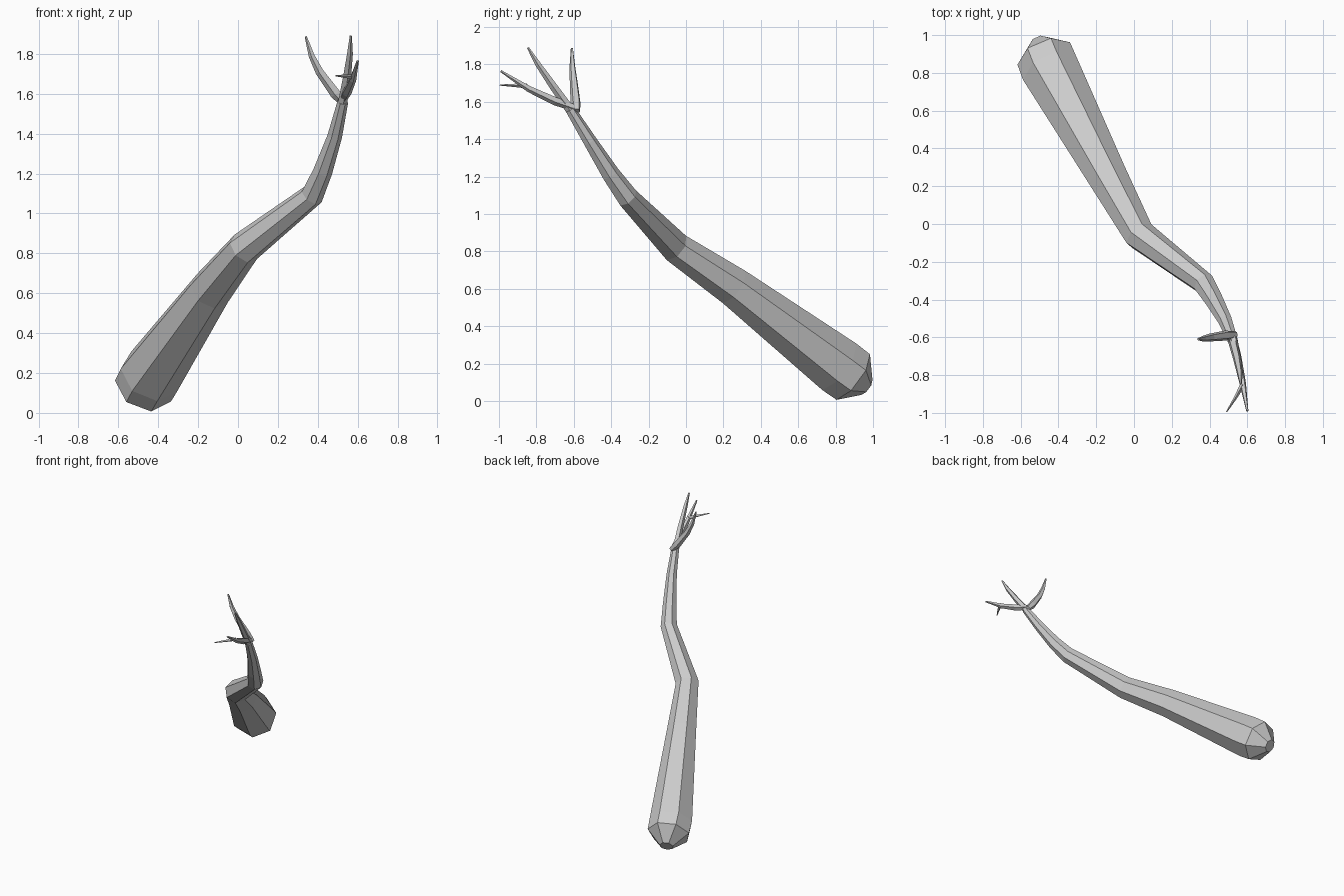
import bpy, bmesh
from math import cos, sin, tau
from mathutils import Vector

if "Cube" in bpy.data.objects:
    bpy.data.objects.remove(bpy.data.objects["Cube"])


def limb(name, stations, sides, ref=(0, 0, -1)):
    """Tapered tube through (x, y, z, radius) stations, with closed ends."""
    pts = [Vector(s[:3]) for s in stations]
    bm = bmesh.new()
    rings, u, prev = [], None, None
    for i, p in enumerate(pts):
        t = Vector((0, 0, 0))
        if i > 0:
            t += (p - pts[i - 1]).normalized()
        if i < len(pts) - 1:
            t += (pts[i + 1] - p).normalized()
        t.normalize()
        if u is None:
            u = Vector(ref)
        else:
            u = prev.rotation_difference(t) @ u
        u = (u - t * u.dot(t)).normalized()
        v = t.cross(u)
        prev = t
        r = stations[i][3]
        rings.append([bm.verts.new(p + r * (u * cos(tau * k / sides) + v * sin(tau * k / sides)))
                      for k in range(sides)])
    for a, b in zip(rings, rings[1:]):
        for k in range(sides):
            n = (k + 1) % sides
            bm.faces.new((a[k], a[n], b[n], b[k]))
    bm.faces.new(rings[0][::-1])
    bm.faces.new(rings[-1])
    bmesh.ops.recalc_face_normals(bm, faces=bm.faces)
    mesh = bpy.data.meshes.new(name)
    bm.to_mesh(mesh)
    bm.free()
    obj = bpy.data.objects.new(name, mesh)
    bpy.context.collection.objects.link(obj)
    return obj


# Main branch, from the rounded butt to the fork
limb("main_branch", [
    (-0.505, 0.965, 0.075, 0.05),
    (-0.47, 0.885, 0.135, 0.155),
    (-0.44, 0.81, 0.19, 0.158),
    (-0.14, 0.25, 0.615, 0.108),
    (0.03, -0.06, 0.825, 0.085),
    (0.37, -0.315, 1.09, 0.06),
    (0.425, -0.405, 1.215, 0.05),
    (0.485, -0.515, 1.39, 0.038),
    (0.525, -0.62, 1.56, 0.028),
], 7)

# Twigs at the fork
limb("side_twig", [
    (0.535, -0.585, 1.55, 0.02),
    (0.49, -0.59, 1.60, 0.028),
    (0.41, -0.60, 1.71, 0.022),
    (0.37, -0.607, 1.79, 0.016),
    (0.34, -0.61, 1.887, 0.006),
], 5)
limb("upper_twig", [
    (0.52, -0.61, 1.545, 0.026),
    (0.545, -0.71, 1.685, 0.022),
    (0.56, -0.79, 1.80, 0.016),
    (0.565, -0.845, 1.89, 0.006),
], 5)
limb("lower_twig", [
    (0.525, -0.60, 1.57, 0.02),
    (0.545, -0.70, 1.605, 0.024),
    (0.575, -0.84, 1.67, 0.018),
    (0.60, -0.99, 1.765, 0.006),
], 5)
limb("small_spur", [
    (0.575, -0.85, 1.685, 0.013),
    (0.54, -0.915, 1.688, 0.009),
    (0.49, -0.995, 1.69, 0.003),
], 4)
